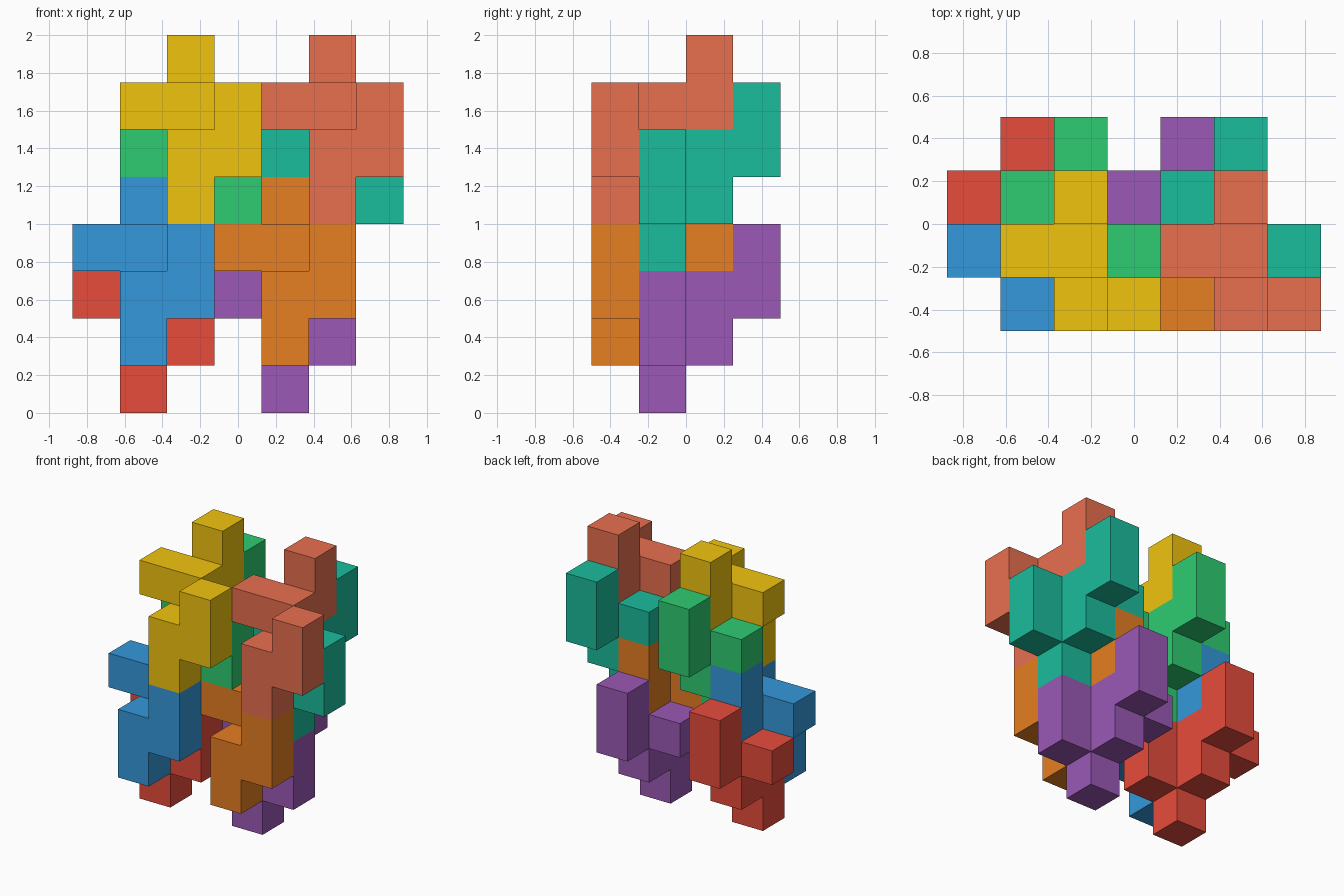
import bpy
import bmesh
import math
from mathutils import Vector, Matrix

if "Cube" in bpy.data.objects:
    bpy.data.objects.remove(bpy.data.objects["Cube"])

U = 0.25                              # edge of one unit cube
CORNER = Vector((-0.875, -0.5, 0.0))  # low corner of the whole assembly

# The nine unit cells (x, y, z) of the repeated interlocking piece
CELLS = [(1, 0, 0), (1, 0, 1), (2, 0, 1), (2, 0, 2), (1, 1, 1),
         (1, 1, 2), (0, 1, 2), (1, 2, 2), (1, 2, 3)]

# Colour name, sRGB hex, cell offset of each copy
PIECES = [
    ("red",    "e74c3c", (0, 1, 0)),
    ("purple", "9b59b6", (3, 1, 0)),
    ("blue",   "3498db", (0, 0, 1)),
    ("orange", "e67e22", (3, 0, 1)),
    ("green",  "2ecc71", (1, 1, 3)),
    ("teal",   "1abc9c", (4, 1, 3)),
    ("yellow", "f1c40f", (1, 0, 4)),
    ("salmon", "e8704f", (4, 0, 4)),
]


def linear(hex_code):
    rgb = [int(hex_code[i:i + 2], 16) / 255 for i in (0, 2, 4)]
    return [c / 12.92 if c <= 0.04045 else ((c + 0.055) / 1.055) ** 2.4
            for c in rgb] + [1.0]


def piece_mesh():
    """Outer skin of the cells: only faces without a neighbouring cell."""
    bm = bmesh.new()
    for cell in CELLS:
        for axis in range(3):
            for sign in (-1, 1):
                n = Vector((0, 0, 0))
                n[axis] = sign
                if tuple(int(c + d) for c, d in zip(cell, n)) in CELLS:
                    continue
                s, t = Vector((0, 0, 0)), Vector((0, 0, 0))
                s[(axis + 1) % 3] = 0.5
                t[(axis + 2) % 3] = 0.5 * sign
                mid = Vector(cell) + Vector((0.5, 0.5, 0.5)) + n * 0.5
                ring = (mid - s - t, mid + s - t, mid + s + t, mid - s + t)
                bm.faces.new([bm.verts.new(p * U) for p in ring])
    bmesh.ops.remove_doubles(bm, verts=bm.verts, dist=1e-4)
    # Merge coplanar squares into clean flat faces
    bmesh.ops.dissolve_limit(bm, angle_limit=math.radians(1),
                             verts=bm.verts, edges=bm.edges)
    mesh = bpy.data.meshes.new("interlocking_piece")
    bm.to_mesh(mesh)
    bm.free()
    return mesh


base = piece_mesh()
for name, colour, offset in PIECES:
    mesh = base.copy()
    mesh.transform(Matrix.Translation(CORNER + Vector(offset) * U))
    mat = bpy.data.materials.new(name)
    mat.diffuse_color = linear(colour)
    mat.use_nodes = True
    mat.node_tree.nodes["Principled BSDF"].inputs["Base Color"].default_value = mat.diffuse_color
    mesh.materials.append(mat)
    obj = bpy.data.objects.new(name + "_piece", mesh)
    bpy.context.collection.objects.link(obj)
bpy.data.meshes.remove(base)
